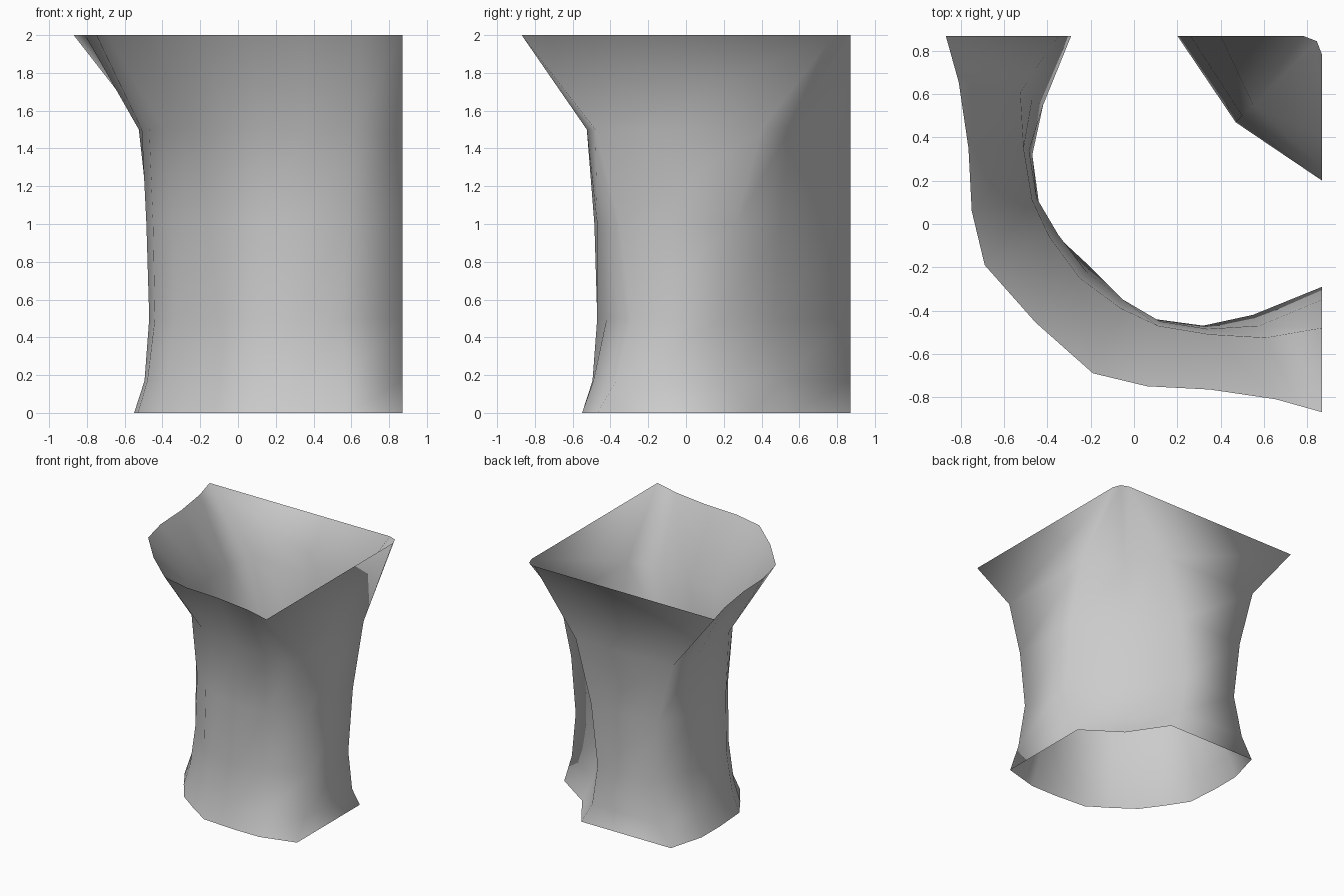
import bpy, bmesh

if "Cube" in bpy.data.objects:
    bpy.data.objects.remove(bpy.data.objects["Cube"])

W = 0.87  # the two flat walls lie on x = W and y = W

# Each ring is half of a section mirrored over the x = y diagonal:
# z, wall edge, four rounded points, rounded corner, far wall edge, notch
RINGS = [
    (0.00, -0.47, [(-.55, .58), (-.55, .34), (-.53, .06), (-.42, -.11)], -.29, .35, .56),
    (0.17, -0.37, [(-.49, .57), (-.495, .33), (-.48, .08), (-.375, -.09)], -.24, .25, .50),
    (0.50, -0.29, [(-.42, .55), (-.47, .32), (-.44, .10), (-.34, -.07)], -.20, .20, .47),
    (1.00, -0.35, [(-.47, .58), (-.485, .34), (-.45, .12), (-.35, -.05)], -.22, .26, .50),
    (1.50, -0.48, [(-.525, .61), (-.51, .35), (-.47, .11), (-.39, -.06)], -.25, .40, .55),
    (2.00, -0.87, [(-.81, .655), (-.765, .35), (-.75, .06), (-.69, -.19)], -.455, .78, .845),
]


def section(edge, curve, corner, far, notch):
    half = [(edge, W)] + curve
    mirrored = [(y, x) for x, y in reversed(half)]
    return half + [(corner, corner)] + mirrored + [(W, far), (notch, notch), (far, W)]


# Open, flared column shell: bridge consecutive sections
bm = bmesh.new()
rings = [[bm.verts.new((x, y, z)) for x, y in section(*data)] for z, *data in RINGS]
for low, high in zip(rings, rings[1:]):
    n = len(low)
    for i in range(n):
        j = (i + 1) % n
        bm.faces.new((low[i], low[j], high[j], high[i])).smooth = True
bmesh.ops.recalc_face_normals(bm, faces=bm.faces)
mesh = bpy.data.meshes.new("flared_column")
bm.to_mesh(mesh)
bm.free()
column = bpy.data.objects.new("flared_column", mesh)
bpy.context.collection.objects.link(column)
